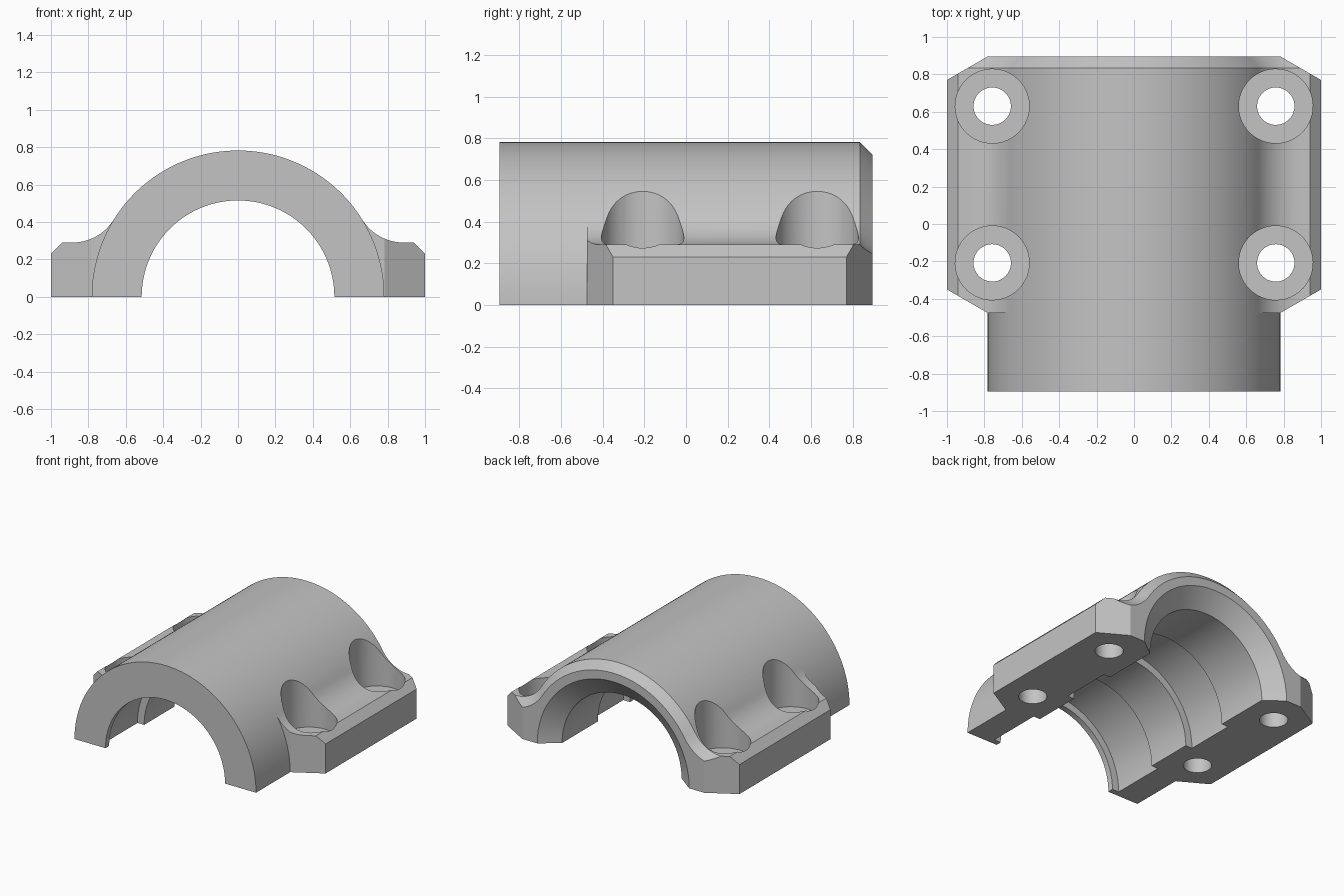
import bpy, bmesh, math
from mathutils import Vector

cube = bpy.data.objects.get("Cube")
if cube:
    bpy.data.objects.remove(cube, do_unlink=True)

grey = bpy.data.materials.new("machined_grey")
grey.use_nodes = True
grey.diffuse_color = (0.55, 0.55, 0.55, 1)
grey.node_tree.nodes["Principled BSDF"].inputs["Base Color"].default_value = (0.55, 0.55, 0.55, 1)

R, FLAT, FILLET = 0.782, 0.29, 0.26     # shell radius, flange height, blend radius
FRONT, STEP, BACK = -0.895, -0.475, 0.895
BLEND = math.asin((FLAT + FILLET) / (R + FILLET))
CX = (R + FILLET) * math.cos(BLEND)


def loft(name, rings):
    """Closed solid through matching rings of points."""
    bm = bmesh.new()
    loops = [[bm.verts.new(p) for p in ring] for ring in rings]
    n = len(loops[0])
    for a, b in zip(loops, loops[1:]):
        for i in range(n):
            j = (i + 1) % n
            bm.faces.new((a[i], a[j], b[j], b[i]))
    bm.faces.new(loops[0])
    bm.faces.new(loops[-1])
    bmesh.ops.recalc_face_normals(bm, faces=bm.faces)
    mesh = bpy.data.meshes.new(name)
    bm.to_mesh(mesh)
    bm.free()
    mesh.materials.append(grey)
    ob = bpy.data.objects.new(name, mesh)
    bpy.context.collection.objects.link(ob)
    return ob


def boolean(target, tool, operation):
    """Apply a boolean and discard the tool."""
    tool.hide_render = True
    mod = target.modifiers.new("cut", 'BOOLEAN')
    mod.operation, mod.solver, mod.object = operation, 'EXACT', tool
    bpy.context.view_layer.objects.active = target
    bpy.ops.object.modifier_apply(modifier=mod.name)
    bpy.data.objects.remove(tool, do_unlink=True)


def arc(cx, cz, r, start, end, n):
    return [(cx + r * math.cos(start + (end - start) * i / n),
             cz + r * math.sin(start + (end - start) * i / n)) for i in range(n + 1)]


def section(y, d):
    """Clamp cross-section at y, with its top shrunk inward by d."""
    half = [(1, 0), (1, FLAT - 0.06 - d), (0.94, FLAT - d)]
    half += arc(CX, FLAT + FILLET, FILLET + d, -math.pi / 2, BLEND - math.pi, 14)
    top = arc(0, 0, R - d, BLEND, math.pi - BLEND, 56)[1:-1]
    pts = half + top + [(-x, z) for x, z in reversed(half)]
    return [Vector((x, y, z)) for x, z in pts]


# Flanged clamp body with bevelled back edge
body = loft("bearing_cap", [section(STEP, 0), section(BACK - 0.06, 0), section(BACK, 0.06)])

# Clip the four flange corners in plan at thirty degrees
slope = math.tan(math.radians(30))
plan = [(x, y + s * (1 - x) * slope)
        for x, y, s in ((0.5, -0.35, -1), (1.1, -0.35, -1), (1.1, 0.77, 1), (0.5, 0.77, 1))]
plan += [(-x, y) for x, y in reversed(plan)]
trim = loft("corner_trim", [[(x, y, z) for x, y in plan] for z in (-0.2, 1.2)])
boolean(body, trim, 'INTERSECT')

# Plain half-tube extending to the front
side = arc(0, 0, R, 0, BLEND, 16)
outline = side + arc(0, 0, R, BLEND, math.pi - BLEND, 56)[1:-1] + [(-x, z) for x, z in reversed(side)]
tube = loft("front_tube", [[(x, y, z) for x, z in outline] for y in (FRONT, STEP)])
boolean(body, tube, 'UNION')

# Stepped bore: two grooves between lands, flared at the back mouth
LAND, GROOVE = 0.515, 0.572
bore_steps = [(-1.1, LAND), (-0.85, LAND), (-0.85, GROOVE), (-0.42, GROOVE),
              (-0.42, LAND), (-0.045, LAND), (-0.045, GROOVE), (0.35, GROOVE),
              (0.35, LAND), (0.79, LAND), (BACK, 0.655), (1.1, 0.655)]
ring = arc(0, 0, 1, 0.02, 0.02 + math.tau, 96)[:-1]
bore = loft("bore_cutter", [[(r * c, y, r * s) for c, s in ring] for y, r in bore_steps])
boolean(body, bore, 'DIFFERENCE')

# Bolt holes with deep round seats cut into the shell
bolt_steps = [(-0.2, 0.1), (0.15, 0.1), (0.15, 0.198), (1.2, 0.198)]
ring = arc(0, 0, 1, 0.03, 0.03 + math.tau, 48)[:-1]
for sx in (-1, 1):
    for by in (-0.208, 0.63):
        bolt = loft("bolt_cutter", [[(sx * 0.758 + r * c, by + r * s, z) for c, s in ring]
                                    for z, r in bolt_steps])
        boolean(body, bolt, 'DIFFERENCE')

# Smooth the curved faces, keep machined edges crisp
bpy.ops.object.select_all(action='DESELECT')
body.select_set(True)
bpy.context.view_layer.objects.active = body
bpy.ops.object.shade_smooth_by_angle(angle=math.radians(20))
